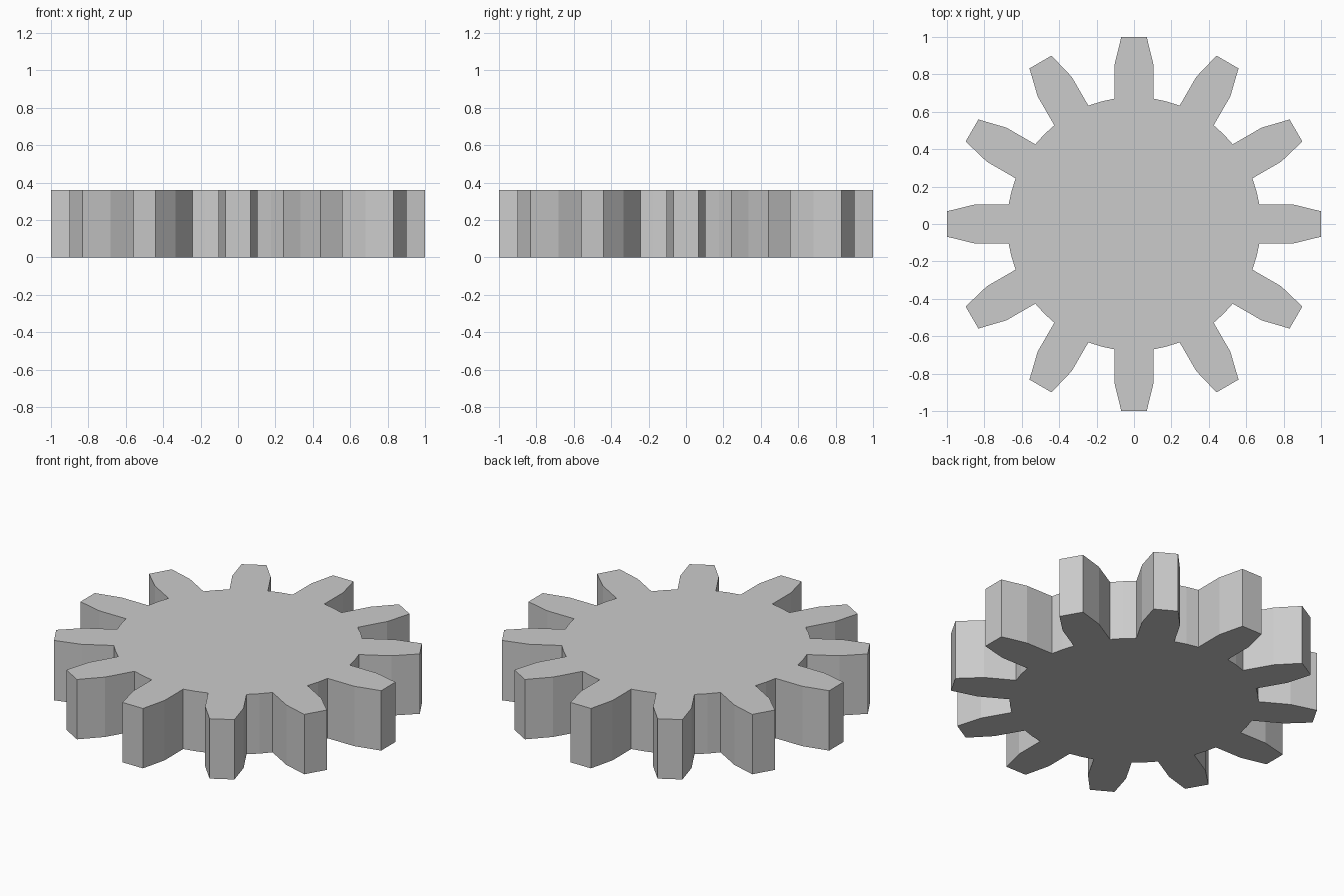
import bpy, bmesh
from math import radians
from mathutils import Vector, Matrix

if "Cube" in bpy.data.objects:
    bpy.data.objects.remove(bpy.data.objects["Cube"])

TEETH = 12
HEIGHT = 0.36
ROOT_R = 0.678

# One tooth pointing along +y, listed counter-clockwise, ending mid-gap
half_step = radians(180 / TEETH)
gap_mid = Matrix.Rotation(half_step, 3, 'Z') @ Vector((0, ROOT_R, 0))
tooth = [Vector((x, y, 0)) for x, y in (
    (0.105, 0.67), (0.105, 0.848), (0.068, 1.0),
    (-0.068, 1.0), (-0.105, 0.848), (-0.105, 0.67))] + [gap_mid]

# Gear outline: the tooth repeated around the centre
outline = []
for i in range(TEETH):
    turn = Matrix.Rotation(2 * half_step * i, 3, 'Z')
    outline += [turn @ p for p in tooth]

# Gear body: outline filled and extruded upward
bm = bmesh.new()
base = bm.faces.new([bm.verts.new(p) for p in outline])
ext = bmesh.ops.extrude_face_region(bm, geom=[base], use_keep_orig=True)
top = [v for v in ext["geom"] if isinstance(v, bmesh.types.BMVert)]
bmesh.ops.translate(bm, verts=top, vec=(0, 0, HEIGHT))
bmesh.ops.recalc_face_normals(bm, faces=bm.faces[:])

mesh = bpy.data.meshes.new("gear_wheel")
bm.to_mesh(mesh)
bm.free()
gear = bpy.data.objects.new("gear_wheel", mesh)
bpy.context.collection.objects.link(gear)
